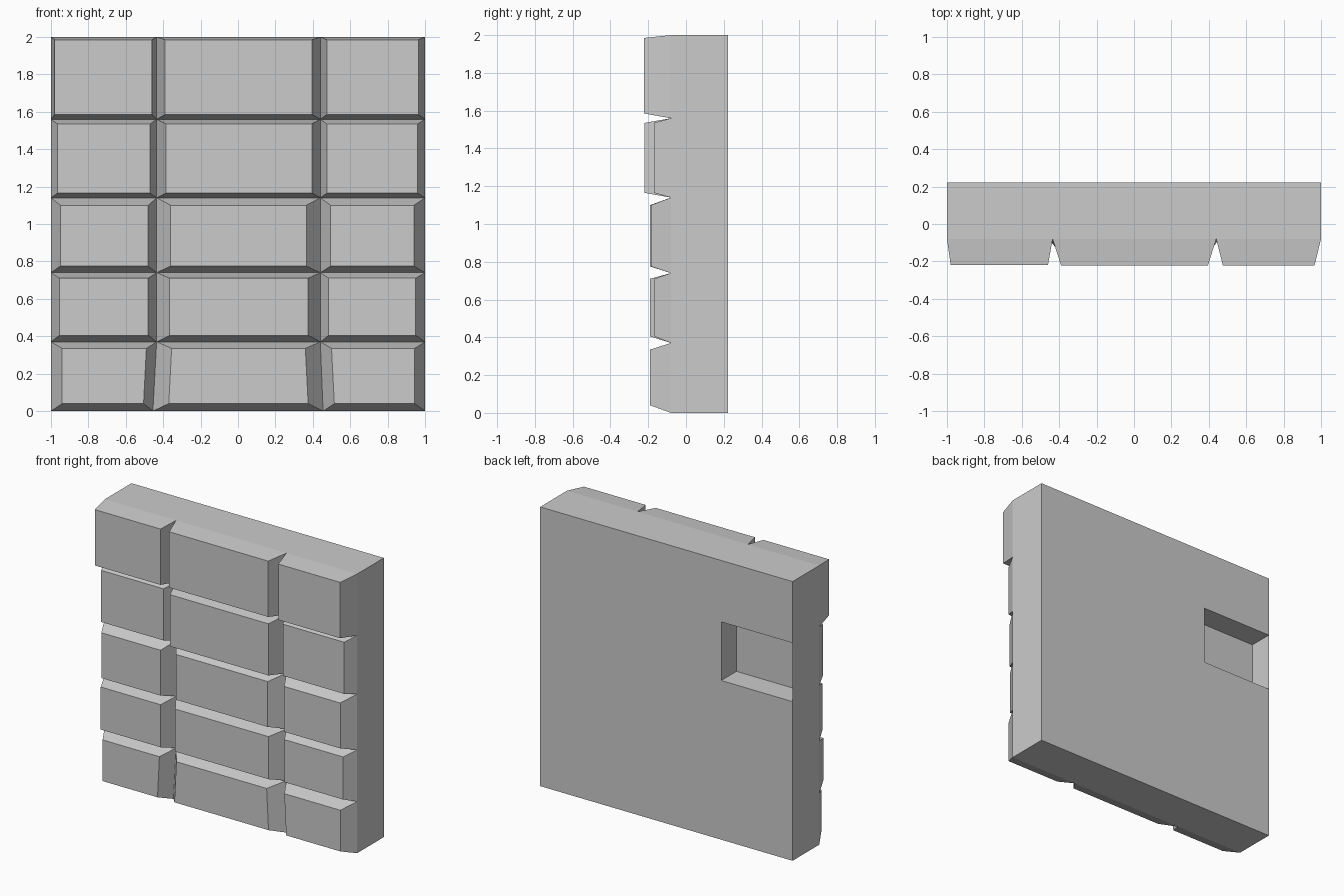
import bpy, bmesh

if "Cube" in bpy.data.objects:
    bpy.data.objects.remove(bpy.data.objects["Cube"])

BACK, GROOVE, POCKET = 0.222, -0.08, 0.05
# Groove lines: heights from the top down, and the columns at each height
ROW_Z = [2.0, 1.56, 1.14, 0.74, 0.37, 0.0]
COL_X = [[-1, -0.435, 0.44, 1]] * 5 + [[-1, -0.455, 0.455, 1]]

# Each course: front top z, front bottom z, (left, right) of the three faces, depths
COURSES = [
    (1.985, 1.585, [(-0.98, -0.46), (-0.39, 0.395), (0.475, 0.965)], (-0.22, -0.222, -0.222)),
    (1.535, 1.165, [(-0.965, -0.47), (-0.385, 0.395), (0.475, 0.96)], (-0.17, -0.22, -0.17)),
    (1.10, 0.775, [(-0.95, -0.48), (-0.36, 0.365), (0.495, 0.94)], (-0.19, -0.185, -0.185)),
    (0.71, 0.405, [(-0.955, -0.48), (-0.365, 0.375), (0.485, 0.95)], (-0.19, -0.19, -0.168)),
    (0.335, 0.04, [(-0.94, -0.49), (-0.355, 0.36), (0.50, 0.945)], (-0.19, -0.19, -0.19)),
]
LEAN = 0.015  # bottom course widens its upright joints towards the floor

bm = bmesh.new()


def face(points):
    bm.faces.new([bm.verts.new(p) for p in points])


def base(row, col, y):
    return (COL_X[row][col], y, ROW_Z[row])


def ring(row, col, y):
    return [base(row, col, y), base(row, col + 1, y),
            base(row + 1, col + 1, y), base(row + 1, col, y)]


def bridge(a, b, sides):
    for i in sides:
        j = (i + 1) % 4
        face([a[i], a[j], b[j], b[i]])


for r, (zt, zb, spans, depths) in enumerate(COURSES):
    for c in range(3):
        # Tapered stone on the front
        x0, x1 = spans[c]
        y = depths[c]
        shift0 = (LEAN if r == 4 and c == 2 else -LEAN if r == 4 and c == 1 else 0)
        shift1 = (LEAN if r == 4 and c == 1 else -LEAN if r == 4 and c == 0 else 0)
        front = [(x0, y, zt), (x1, y, zt), (x1 + shift1, y, zb), (x0 + shift0, y, zb)]
        bridge(ring(r, c, GROOVE), front, range(4))
        face(front)

        # Flat back, with one open pocket behind the second left stone
        back = ring(r, c, BACK)
        if (r, c) == (1, 0):
            pocket = ring(r, c, POCKET)
            bridge(back, pocket, (0, 1, 2))
            face(pocket)
        else:
            face(back)

        # Outer edges of the slab
        edges = [i for i, on in enumerate((r == 0, c == 2, r == 4, c == 0)) if on]
        bridge(ring(r, c, GROOVE), back, edges)

bmesh.ops.remove_doubles(bm, verts=bm.verts, dist=0.0005)
bmesh.ops.recalc_face_normals(bm, faces=bm.faces)
mesh = bpy.data.meshes.new("stone_wall_panel")
bm.to_mesh(mesh)
bm.free()
bpy.context.collection.objects.link(bpy.data.objects.new("stone_wall_panel", mesh))
